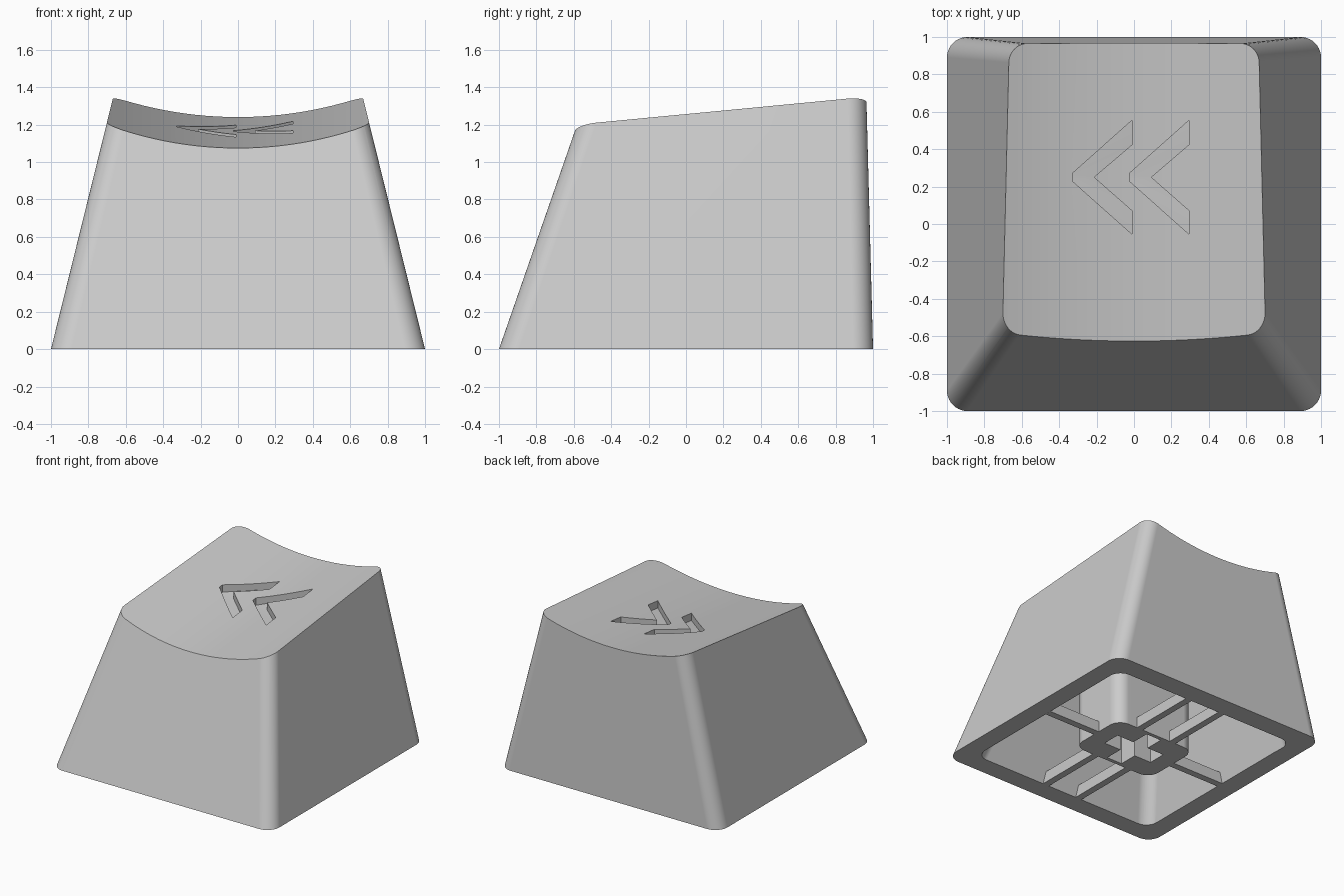
import bpy
import bmesh
import math

cube = bpy.data.objects.get("Cube")
if cube:
    bpy.data.objects.remove(cube, do_unlink=True)

grey = bpy.data.materials.new("light_grey_plastic")
grey.use_nodes = True
grey.diffuse_color = (0.6, 0.6, 0.6, 1)
grey.node_tree.nodes["Principled BSDF"].inputs["Base Color"].default_value = (0.6, 0.6, 0.6, 1)

SLOPE = 0.104
DISH_R = 2.1


def dish_z(x, y):
    """Height of the sloped, hollowed top surface."""
    return 1.14 + SLOPE * y + DISH_R - math.sqrt(DISH_R ** 2 - x * x)


def rounded_rect(hx, y0, y1, r, steps=10):
    """Outline of a rectangle with rounded corners, counter-clockwise."""
    corners = [(hx - r, y1 - r), (r - hx, y1 - r), (r - hx, y0 + r), (hx - r, y0 + r)]
    points = []
    for i, (cx, cy) in enumerate(corners):
        for k in range(steps + 1):
            a = math.pi / 2 * (i + k / steps)
            points.append((cx + r * math.cos(a), cy + r * math.sin(a)))
    return points


def lift(outline, height):
    """Place a flat outline at a height given by a function of x and y."""
    return [(x, y, height(x, y)) for x, y in outline]


def solid(name, ring_a, ring_b):
    """Closed solid between two matching rings."""
    bm = bmesh.new()
    a = [bm.verts.new(p) for p in ring_a]
    b = [bm.verts.new(p) for p in ring_b]
    n = len(a)
    caps = [bm.faces.new(a), bm.faces.new(b)]
    for i in range(n):
        j = (i + 1) % n
        bm.faces.new((a[i], a[j], b[j], b[i]))
    bmesh.ops.triangulate(bm, faces=caps)
    bmesh.ops.recalc_face_normals(bm, faces=bm.faces[:])
    mesh = bpy.data.meshes.new(name)
    bm.to_mesh(mesh)
    bm.free()
    mesh.materials.append(grey)
    obj = bpy.data.objects.new(name, mesh)
    bpy.context.collection.objects.link(obj)
    return obj


def box(name, hx, hy, z0, z1, cx=0):
    outline = [(cx - hx, -hy), (cx + hx, -hy), (cx + hx, hy), (cx - hx, hy)]
    return solid(name, lift(outline, lambda x, y: z0), lift(outline, lambda x, y: z1))


def activate(obj):
    bpy.ops.object.select_all(action='DESELECT')
    obj.select_set(True)
    bpy.context.view_layer.objects.active = obj


def combine(obj, other, operation='DIFFERENCE', keep=False):
    activate(obj)
    mod = obj.modifiers.new("cut", 'BOOLEAN')
    mod.operation = operation
    mod.solver = 'EXACT'
    mod.object = other
    bpy.ops.object.modifier_apply(modifier=mod.name)
    if not keep:
        bpy.data.objects.remove(other, do_unlink=True)


# Tapered outer body, taller than needed, trimmed by the dish
TALL = 1.6
shell = solid(
    "keycap_shell",
    lift(rounded_rect(1, -1, 1, 0.11), lambda x, y: 0),
    lift(rounded_rect(1 - 0.247 * TALL, -1 + 0.348 * TALL, 1 - 0.0265 * TALL, 0.1),
         lambda x, y: TALL))

# Dished, sloping top
xs = [-0.9 + 1.8 * i / 32 for i in range(33)]


def dish_profile(y):
    return [(x, y, dish_z(x, y)) for x in xs] + [(0.9, y, 3), (-0.9, y, 3)]


combine(shell, solid("dish_cutter", dish_profile(-2), dish_profile(2)))

# Hollow underside
combine(shell, solid(
    "cavity_cutter",
    lift(rounded_rect(0.87, -0.88, 0.835, 0.1), lambda x, y: -0.1),
    lift(rounded_rect(0.58, -0.46, 0.8, 0.1), lambda x, y: 1.03 + SLOPE * y)))

# Pair of engraved chevrons
upper = [(-0.01, 0.425), (-0.01, 0.555), (-0.33, 0.27)]
lower = [(-0.33, 0.23), (-0.01, -0.055), (-0.01, 0.07)]
chevron = upper + lower + [(-0.215, 0.25)]
for shift in (0, 0.305):
    outline = [(x + shift, y) for x, y in chevron]
    combine(shell, solid("chevron_cutter",
                         lift(outline, lambda x, y: dish_z(x, y) - 0.06),
                         lift(outline, lambda x, y: 1.6)))

# Central stem, reaching the underside of the top
stem_outline = rounded_rect(0.37, -0.26, 0.26, 0.1)
stem = solid("stem", lift(stem_outline, lambda x, y: 0),
             lift(stem_outline, lambda x, y: 1.06 + SLOPE * y))

# Thin support ribs between stem and walls
RIB = 0.028
combine(stem, box("cross_rib", 0.9, RIB, 0, 0.09), 'UNION')
for side in (-1, 1):
    combine(stem, box("long_rib", RIB, 0.9, 0, 0.09, side * 0.16), 'UNION')

# Cross-shaped socket in the stem
combine(stem, box("socket_cutter_a", 0.225, 0.075, -0.1, 0.45))
combine(stem, box("socket_cutter_b", 0.07, 0.23, -0.1, 0.45))
stem.name = "stem_with_ribs"

for obj in (shell, stem):
    activate(obj)
    bpy.ops.object.shade_smooth_by_angle(angle=math.radians(30))
    weighted = obj.modifiers.new("even_shading", 'WEIGHTED_NORMAL')
    weighted.keep_sharp = True
